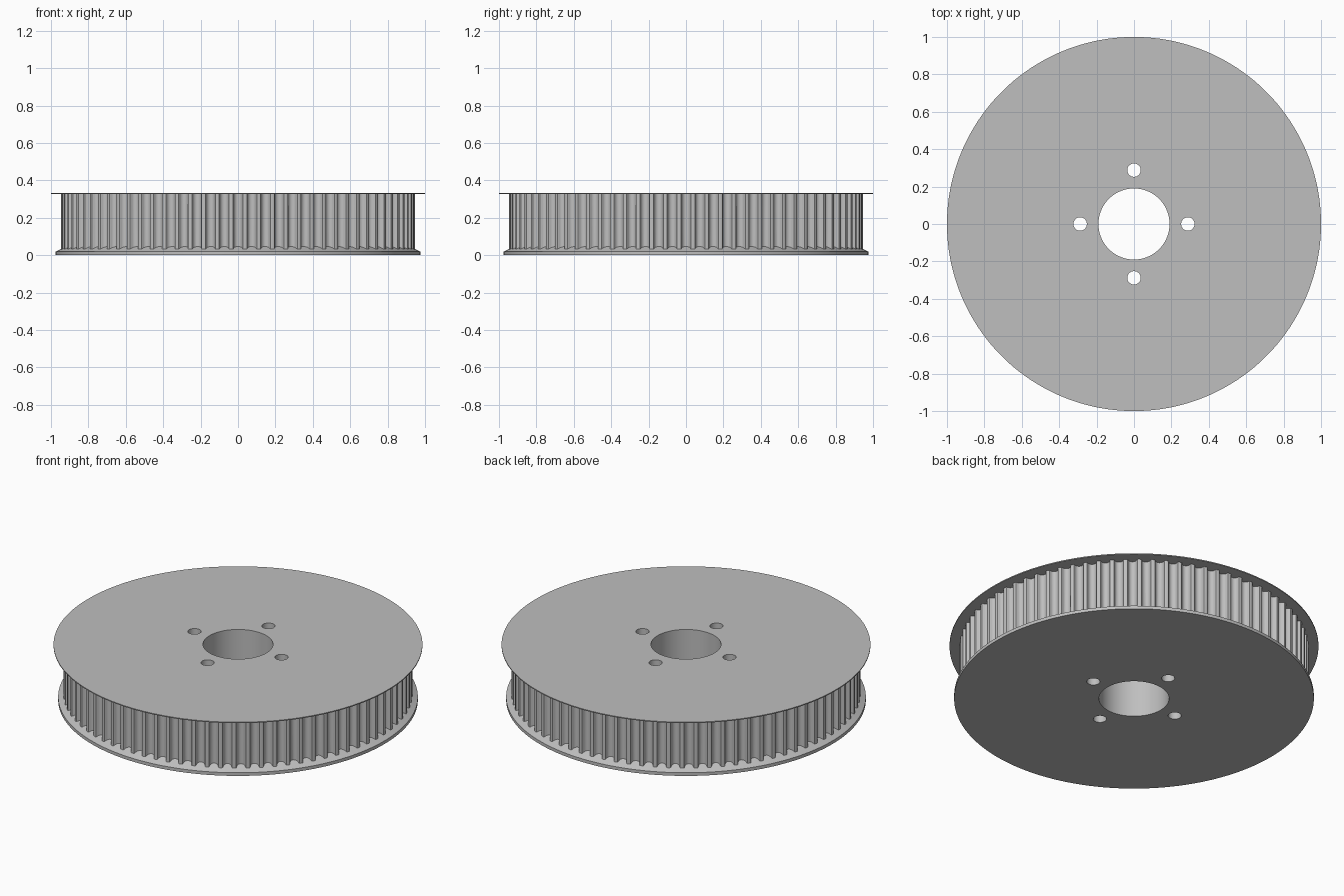
import bpy, bmesh, math
from math import cos, sin, tau

if "Cube" in bpy.data.objects:
    bpy.data.objects.remove(bpy.data.objects["Cube"])

TEETH = 80
DRUM_R = 0.946
HEIGHT = 0.333
BORE_R = 0.19
BOLT_R = 0.036
BOLT_CIRCLE = 0.288

metal = bpy.data.materials.new("plain grey")
metal.use_nodes = True
grey = (0.52, 0.52, 0.52, 1)
metal.diffuse_color = grey
metal.node_tree.nodes["Principled BSDF"].inputs["Base Color"].default_value = grey


def circle(radius, sides, cx=0, cy=0):
    return [(cx + radius * cos(tau * i / sides), cy + radius * sin(tau * i / sides))
            for i in range(sides)]


def stack(name, levels):
    """Closed solid through a list of (outline, z) levels."""
    bm = bmesh.new()
    rings = [[bm.verts.new((x, y, z)) for x, y in outline] for outline, z in levels]
    for low, high in zip(rings, rings[1:]):
        for i in range(len(low)):
            j = (i + 1) % len(low)
            bm.faces.new((low[i], low[j], high[j], high[i]))
    bm.faces.new(rings[0][::-1])
    bm.faces.new(rings[-1])
    mesh = bpy.data.meshes.new(name)
    bm.to_mesh(mesh)
    bm.free()
    mesh.materials.append(metal)
    ob = bpy.data.objects.new(name, mesh)
    bpy.context.collection.objects.link(ob)
    return ob


def combine(target, other, operation):
    mod = target.modifiers.new(operation.lower(), 'BOOLEAN')
    mod.operation = operation
    mod.solver = 'EXACT'
    mod.object = other
    bpy.context.view_layer.objects.active = target
    bpy.ops.object.modifier_apply(modifier=mod.name)
    bpy.data.objects.remove(other)


# Toothed outline: rounded belt grooves, given as (half width, depth)
half_groove = [(0.031, 0), (0.0265, 0.0015), (0.0245, 0.005), (0.0225, 0.013),
               (0.0185, 0.0205), (0.0102, 0.0267), (0, 0.0288)]
groove = [(-w, d) for w, d in half_groove] + [(w, d) for w, d in half_groove[-2::-1]]
outline = []
for i in range(TEETH):
    for w, d in groove:
        angle = tau * i / TEETH + w / DRUM_R
        outline.append(((DRUM_R - d) * cos(angle), (DRUM_R - d) * sin(angle)))

# Drum joined with the sloped bottom flange and the thin top flange
pulley = stack("toothed_pulley", [(outline, 0.01), (outline, HEIGHT - 0.003)])
bottom = stack("bottom_flange", [(circle(r, 180), z) for r, z in
                                 ((0.975, 0), (0.975, 0.019), (0.91, 0.05))])
top = stack("top_flange", [(circle(1, 180), z) for z in (HEIGHT - 0.006, HEIGHT)])
combine(pulley, bottom, 'UNION')
combine(pulley, top, 'UNION')

# Shaft bore and four bolt holes
holes = [circle(BORE_R, 72)]
for k in range(4):
    a = tau * k / 4
    holes.append(circle(BOLT_R, 32, BOLT_CIRCLE * cos(a), BOLT_CIRCLE * sin(a)))
for hole in holes:
    combine(pulley, stack("hole_cutter", [(hole, -0.1), (hole, HEIGHT + 0.1)]), 'DIFFERENCE')

bpy.ops.object.select_all(action='DESELECT')
pulley.select_set(True)
bpy.context.view_layer.objects.active = pulley
bpy.ops.object.shade_smooth_by_angle(angle=math.radians(25))
